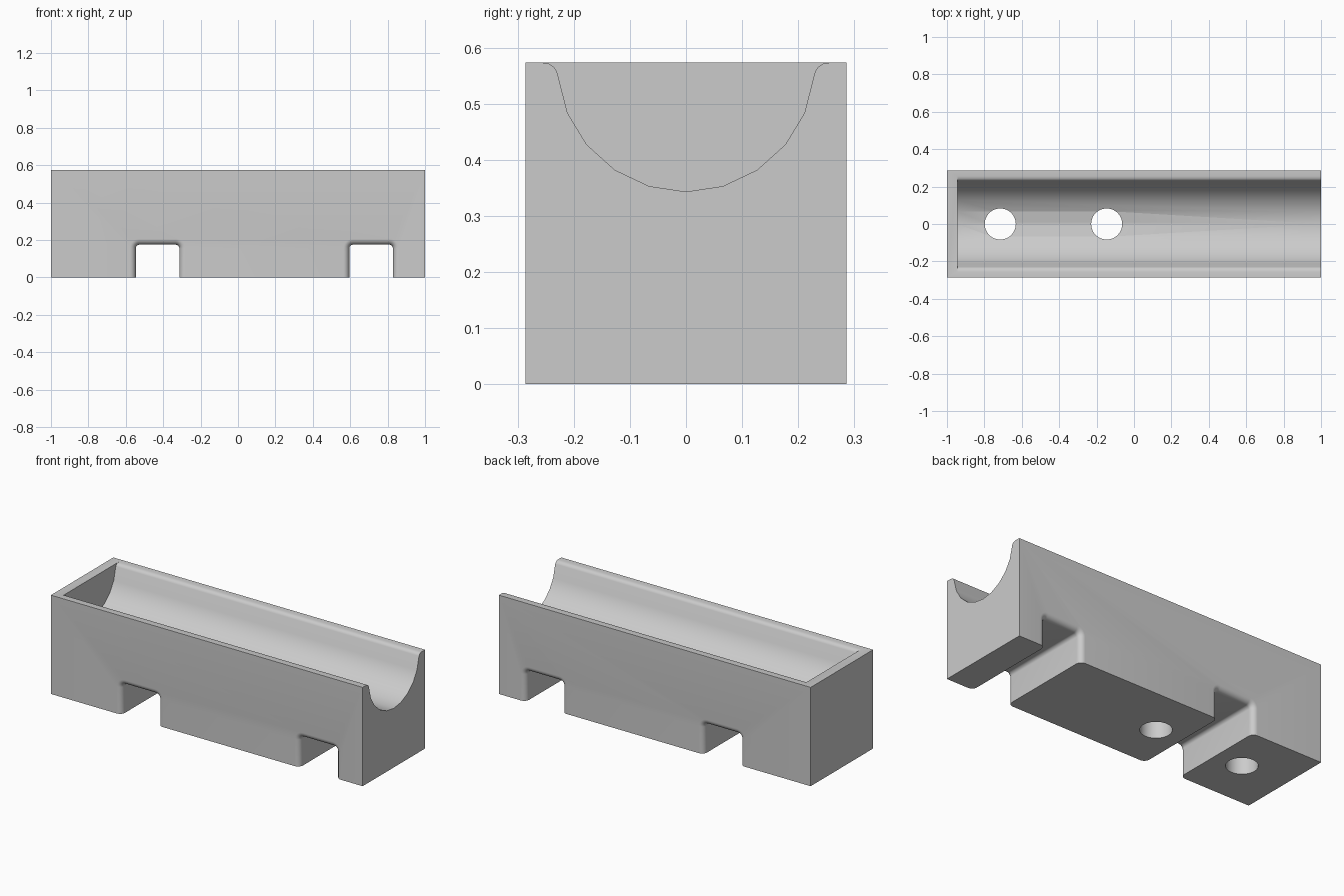
import bpy, bmesh, math

if "Cube" in bpy.data.objects:
    bpy.data.objects.remove(bpy.data.objects["Cube"])

HALF_W, HEIGHT = 0.286, 0.573
grey = bpy.data.materials.new("light_grey")
grey.use_nodes = True
grey.diffuse_color = (0.6, 0.6, 0.6, 1)
grey.node_tree.nodes["Principled BSDF"].inputs["Base Color"].default_value = (0.6, 0.6, 0.6, 1)


def loft(name, rings):
    """Closed solid through rings of equal point count."""
    bm = bmesh.new()
    loops = [[bm.verts.new(p) for p in ring] for ring in rings]
    n = len(loops[0])
    for a, b in zip(loops, loops[1:]):
        for i in range(n):
            j = (i + 1) % n
            bm.faces.new((a[i], a[j], b[j], b[i]))
    bm.faces.new(loops[0])
    bm.faces.new(loops[-1])
    bmesh.ops.recalc_face_normals(bm, faces=bm.faces)
    mesh = bpy.data.meshes.new(name)
    bm.to_mesh(mesh)
    bm.free()
    mesh.materials.append(grey)
    obj = bpy.data.objects.new(name, mesh)
    bpy.context.collection.objects.link(obj)
    return obj


# Solid body
section = [(-HALF_W, 0), (HALF_W, 0), (HALF_W, HEIGHT), (-HALF_W, HEIGHT)]
body = loft("trough_block", [[(x, y, z) for y, z in section] for x in (-1, 1)])

# Trough with rounded lips, open at the left end
half = [(0.066, 0.353), (0.127, 0.382), (0.177, 0.427), (0.211, 0.483),
        (0.230, 0.557), (0.236, 0.566), (0.244, 0.571), (0.256, HEIGHT), (0.256, 0.7)]
outline = [(-y, z) for y, z in reversed(half)] + [(0, 0.343)] + half
cutters = [loft("trough_cutter", [[(x, y, z) for y, z in outline] for x in (-0.945, 1.1)])]


# Cross slots: rounded top corners, mouths flared at front and back
def slot_ring(cx, y, flare):
    hw, top, r = 0.1165 + flare, 0.175 + flare, 0.02 + flare
    pts = [(cx + hw, y, -0.1)]
    for side, start in ((1, 0), (-1, 90)):
        for k in range(7):
            a = math.radians(start + 15 * k)
            pts.append((cx + side * (hw - r) + r * math.cos(a), y, top - r + r * math.sin(a)))
    return pts + [(cx - hw, y, -0.1)]


FILLET = 0.032
mouth = [(HALF_W + 0.05, FILLET)]
for k in range(9):
    a = math.radians(90 * k / 8)
    mouth.append((HALF_W - FILLET * (1 - math.cos(a)), FILLET * (1 - math.sin(a))))
# quarter arc from the outer face to the slot wall
mouth = [mouth[0]] + [(HALF_W - FILLET * (1 - math.cos(math.radians(90 * k / 8))),
                       FILLET * (1 - math.sin(math.radians(90 * k / 8)))) for k in range(9)]
path = [(-y, f) for y, f in mouth] + list(reversed(mouth))
for cx in (-0.43, 0.7115):
    cutters.append(loft("slot_cutter", [slot_ring(cx, y, f) for y, f in path]))

# Vertical screw holes
for cx in (-0.715, -0.146):
    circle = [(cx + 0.083 * math.cos(t), 0.083 * math.sin(t))
              for t in (math.tau * i / 48 for i in range(48))]
    cutters.append(loft("hole_cutter", [[(x, y, z) for x, y in circle] for z in (-0.1, 0.7)]))

# Cut everything out of the body
bpy.context.view_layer.objects.active = body
body.select_set(True)
for cutter in cutters:
    mod = body.modifiers.new("cut", 'BOOLEAN')
    mod.operation, mod.solver, mod.object = 'DIFFERENCE', 'EXACT', cutter
    bpy.ops.object.modifier_apply(modifier=mod.name)
    bpy.data.objects.remove(cutter)

bpy.ops.object.shade_smooth_by_angle(angle=math.radians(32))
